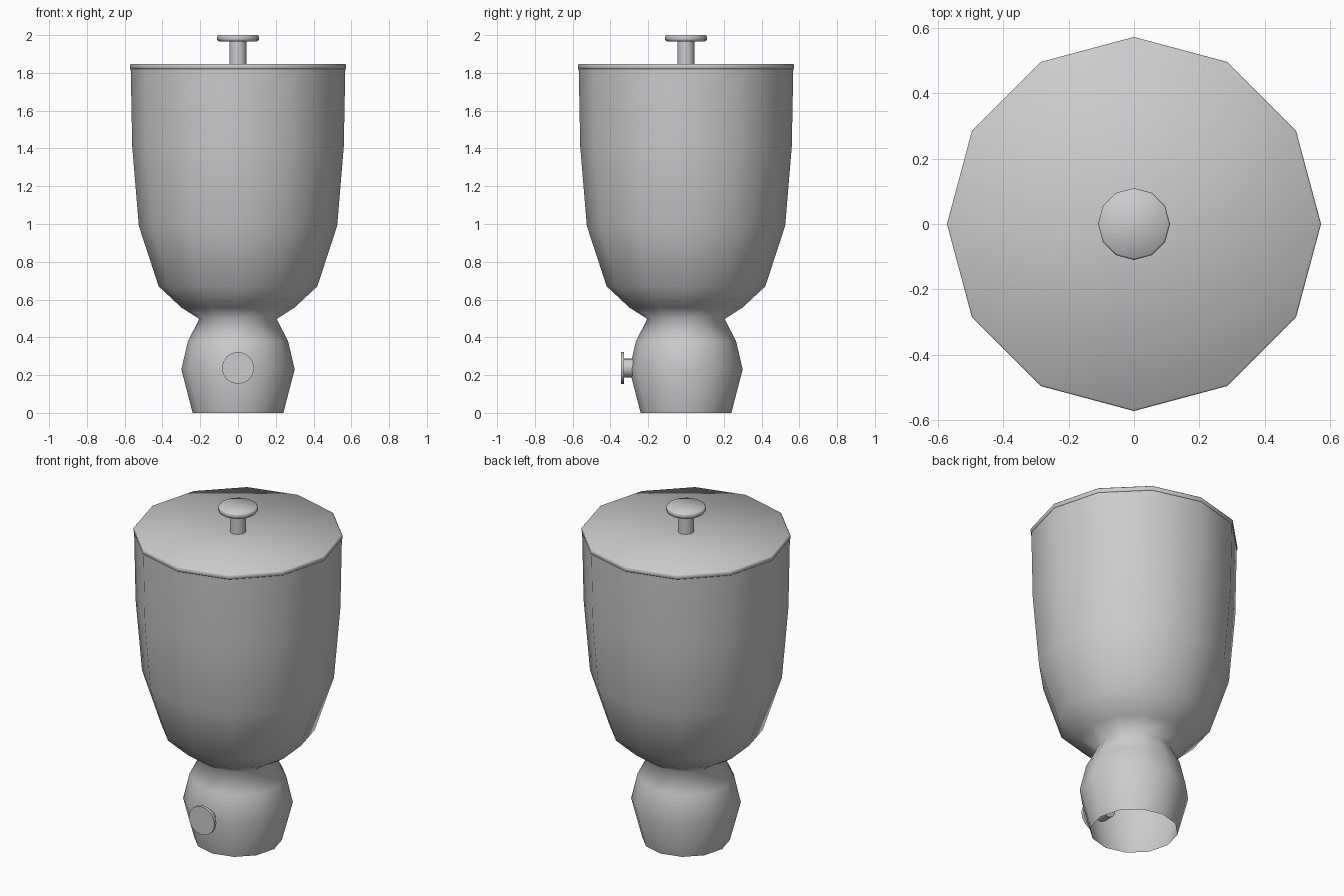
import bpy, math
from mathutils import Matrix

if "Cube" in bpy.data.objects:
    bpy.data.objects.remove(bpy.data.objects["Cube"])


def lathe(name, profile, sides=12, cap_start=False, cap_end=False, matrix=None, sharp=False):
    """Revolve (radius, height) points around z."""
    verts = [(r * math.cos(2 * math.pi * i / sides), r * math.sin(2 * math.pi * i / sides), z)
             for r, z in profile for i in range(sides)]
    faces = []
    for k in range(len(profile) - 1):
        for i in range(sides):
            j = (i + 1) % sides
            faces.append((k * sides + i, k * sides + j, (k + 1) * sides + j, (k + 1) * sides + i))
    if cap_start:
        faces.append(tuple(reversed(range(sides))))
    if cap_end:
        faces.append(tuple(range((len(profile) - 1) * sides, len(profile) * sides)))
    mesh = bpy.data.meshes.new(name)
    mesh.from_pydata(verts, [], faces)
    if matrix:
        mesh.transform(matrix)
    obj = bpy.data.objects.new(name, mesh)
    bpy.context.collection.objects.link(obj)
    mesh.shade_smooth()
    if sharp:
        mesh.set_sharp_from_angle(angle=math.radians(40))
    return obj


# Base and bowl: one open-bottomed shell pinched at the neck
lathe("dispenser_body", [(0.24, 0), (0.30, 0.23), (0.265, 0.38), (0.205, 0.497), (0.30, 0.558),
                         (0.42, 0.67), (0.525, 0.99), (0.56, 1.41), (0.568, 1.82)])

# Flat lid with softly shaded rim
lathe("lid", [(0.568, 1.82), (0.572, 1.825), (0.572, 1.842), (0.567, 1.848)],
      cap_start=True, cap_end=True)

# Lid handle
lathe("lid_stem", [(0.045, 1.845), (0.045, 1.97)])
lathe("lid_knob", [(0.10, 1.966), (0.11, 1.975), (0.11, 1.993), (0.104, 2.0)],
      cap_start=True, cap_end=True)

# Front dial: axle reaching into the base, with a thin disc on the end
to_front = Matrix.Translation((0, 0, 0.238)) @ Matrix.Rotation(math.radians(90), 4, "X")
lathe("dial_axle", [(0.05, 0.22), (0.05, 0.33)], 16, True, True, to_front, True)
lathe("dial_disc", [(0.085, 0.327), (0.085, 0.345)], 16, True, True, to_front, True)
